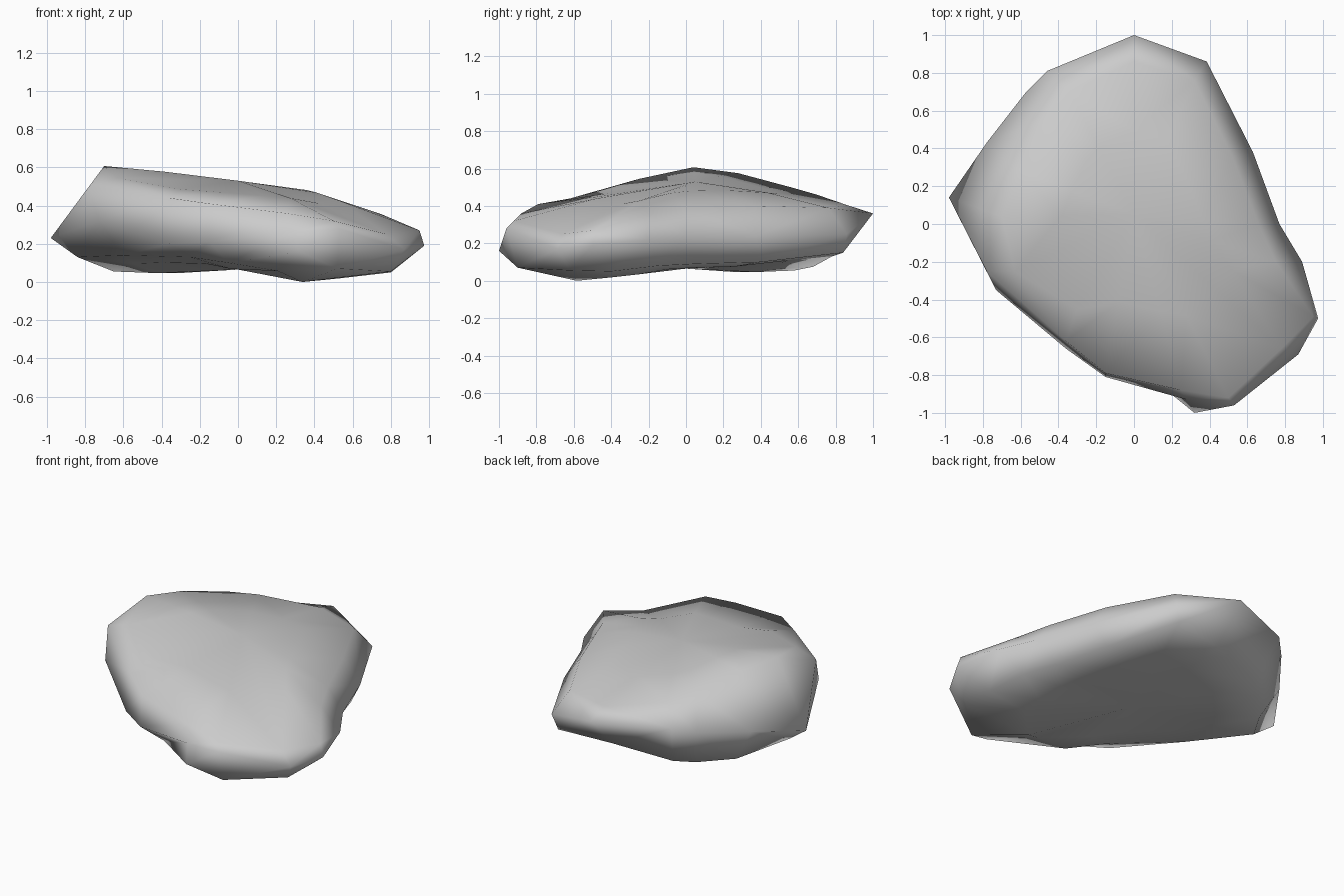
import bpy, bmesh, math
from mathutils import Vector

if "Cube" in bpy.data.objects:
    bpy.data.objects.remove(bpy.data.objects["Cube"])

# Widest outline of the slab, clockwise from the back
waist = [(0, 1, .36), (.385, .86, .25), (.63, .38, .24), (.77, 0, .24),
         (.89, -.2, .22), (.975, -.5, .19), (.87, -.69, .17), (.53, -.96, .28),
         (.28, -.93, .26), (-.15, -.81, .21), (-.36, -.66, .2), (-.73, -.35, .32),
         (-.98, .14, .23), (-.78, .43, .28), (-.57, .7, .32), (-.46, .81, .36)]
# Edge of the sloping top
top_rim = [(0, .86, .405), (.32, .76, .39), (.52, .36, .4), (.66, 0, .385),
           (.75, -.2, .355), (.95, -.49, .27), (.78, -.66, .25), (.5, -.92, .32),
           (.25, -.88, .36), (-.15, -.79, .41), (-.36, -.62, .44), (-.78, -.25, .5),
           (-.7, .04, .607), (-.6, .28, .575), (-.46, .56, .5), (-.34, .7, .46)]
# Edge of the underside, with a small spur at the front
base_rim = [(0, .78, .13), (.35, .84, .15), (.55, .4, .1), (.65, .05, .09),
            (.74, -.15, .08), (.8, -.4, .05), (.8, -.62, .055), (.52, -.9, .07),
            (.32, -1, .16), (-.05, -.7, .1), (-.25, -.52, .13), (-.6, -.22, .14),
            (-.84, .12, .13), (-.65, .4, .055), (-.48, .58, .055), (-.38, .68, .075)]


def shrink(ring, centre, t, bulge):
    """Ring pulled towards a centre, lifted by the bulge."""
    return [Vector(p).lerp(Vector(centre), t) + Vector((0, 0, bulge)) for p in ring]


top_centre, base_centre = (0, .05, .53), (0, 0, .065)
top_inner = shrink(top_rim, top_centre, .45, .005)
base_inner = shrink(base_rim, base_centre, .35, -.012)
# Fuller top on the right, and a ledge along the left edge
for p in top_inner:
    p.z += .07 * max(p.x, 0)
top_inner[10] = Vector((-.3, -.45, .485))
top_inner[11] = Vector((-.63, -.25, .545))
# Low foot under the front right
for p in base_inner:
    d = math.hypot(p.x - .33, p.y + .57)
    p.z = max(p.z - .08 * math.exp(-(d / .25) ** 2), 0)

# Skin the rings and close both ends
bm = bmesh.new()
rings = [[bm.verts.new(p) for p in r]
         for r in (base_inner, base_rim, waist, top_rim, top_inner)]
n = len(waist)
for a, b in zip(rings, rings[1:]):
    for i in range(n):
        j = (i + 1) % n
        bm.faces.new((a[i], a[j], b[j], b[i]))
for ring, centre in ((rings[0], base_centre), (rings[-1], top_centre)):
    c = bm.verts.new(centre)
    for i in range(n):
        bm.faces.new((ring[i], ring[(i + 1) % n], c))

# Stand the rock on the ground
low = min(v.co.z for v in bm.verts)
for v in bm.verts:
    v.co.z -= low
bmesh.ops.triangulate(bm, faces=bm.faces[:])
bmesh.ops.recalc_face_normals(bm, faces=bm.faces[:])
for f in bm.faces:
    f.smooth = True
mesh = bpy.data.meshes.new("flat_rock")
bm.to_mesh(mesh)
bm.free()
bpy.context.collection.objects.link(bpy.data.objects.new("flat_rock", mesh))
